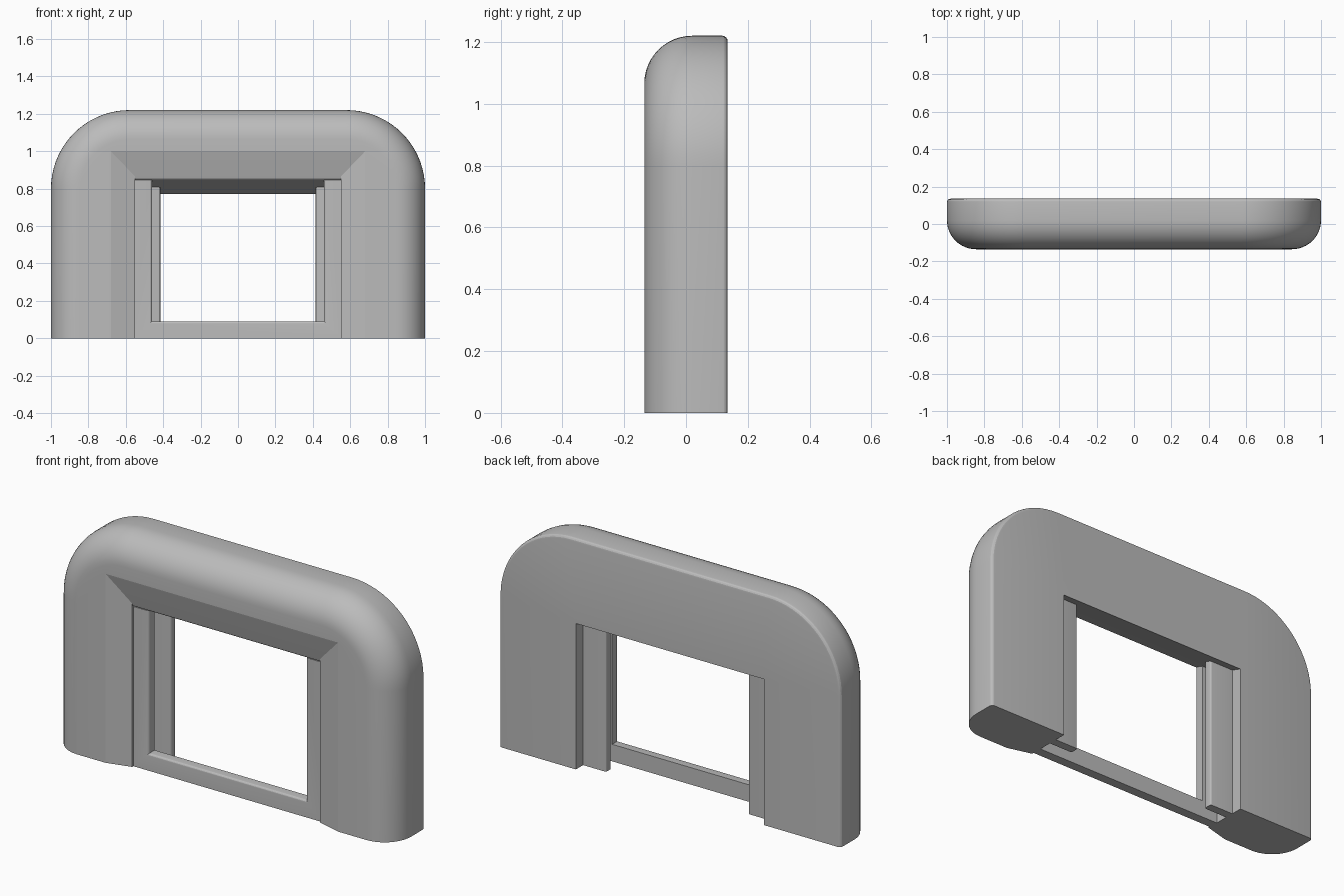
import bpy, bmesh, math

cube = bpy.data.objects.get("Cube")
if cube:
    bpy.data.objects.remove(cube, do_unlink=True)

# One plain grey for everything
grey = bpy.data.materials.new("plain grey")
grey.use_nodes = True
COLOR = (0.5, 0.5, 0.5, 1)
grey.diffuse_color = COLOR
grey.node_tree.nodes["Principled BSDF"].inputs["Base Color"].default_value = COLOR

DEPTH = 0.135   # half thickness
CORNER = 0.42   # outer corner radius
ARC = 18        # segments per corner


def finish(name, bm):
    bmesh.ops.remove_doubles(bm, verts=bm.verts, dist=0.00001)
    bmesh.ops.recalc_face_normals(bm, faces=bm.faces)
    mesh = bpy.data.meshes.new(name)
    bm.to_mesh(mesh)
    bm.free()
    obj = bpy.data.objects.new(name, mesh)
    bpy.context.collection.objects.link(obj)
    mesh.materials.append(grey)
    bpy.ops.object.select_all(action='DESELECT')
    obj.select_set(True)
    bpy.context.view_layer.objects.active = obj
    bpy.ops.object.shade_smooth_by_angle(angle=math.radians(13))
    return obj


def arch_ring(bm, w, h, r, y):
    """Open doorway-shaped path from the right foot over the top to the left foot."""
    right = []
    for i in range(ARC + 1):
        a = math.pi / 2 * i / ARC
        right.append((w - r + r * math.cos(a), h - r + r * math.sin(a)))
    pts = [(w, 0)] + right + [(-x, z) for x, z in reversed(right)] + [(-w, 0)]
    return [bm.verts.new((x, y, z)) for x, z in pts]


# Surround: cross-section rings (half width, height, corner radius, y)
sections = []


def outer(inset, y):
    sections.append((1 - inset, 1.22 - inset, CORNER - inset, y))


def rounding(radius, y_center, start, steps):
    for i in range(steps + 1):
        a = math.radians(start - 90 * i / steps)
        outer(radius - radius * math.cos(a), y_center + radius * math.sin(a))


rounding(0.018, DEPTH - 0.018, 90, 4)      # small back edge
rounding(0.155, -DEPTH + 0.155, 0, 12)     # large front edge
sections += [
    (0.68, 1.0, 0, -DEPTH),                # start of the splayed reveal
    (0.55, 0.865, 0, -0.1),
    (0.55, 0.855, 0, -0.097),              # rolled lintel edge
    (0.55, 0.848, 0, -0.09),
    (0.55, 0.845, 0, -0.08),
    (0.55, 0.772, 0, DEPTH),               # sloping soffit
]
bm = bmesh.new()
rings = [arch_ring(bm, *s) for s in sections]
for a, b in zip(rings, rings[1:] + rings[:1]):
    for i in range(len(a) - 1):
        bm.faces.new((a[i], a[i + 1], b[i + 1], b[i]))
for end in (0, -1):
    bm.faces.new([ring[end] for ring in rings])
bmesh.ops.dissolve_degenerate(bm, edges=bm.edges, dist=0.00001)
finish("surround", bm)


def slab(name, outline, y0, y1, bevel, is_soft):
    """Extrude an x-z outline along y and round the chosen edges."""
    bm = bmesh.new()
    face = bm.faces.new([bm.verts.new((x, y0, z)) for x, z in outline])
    out = bmesh.ops.extrude_face_region(bm, geom=[face])
    for v in out["geom"]:
        if isinstance(v, bmesh.types.BMVert):
            v.co.y = y1
    soft = [e for e in bm.edges if all(is_soft(v.co) for v in e.verts)
            and abs(e.verts[0].co.y - e.verts[1].co.y) < 0.001]
    bmesh.ops.bevel(bm, geom=soft, offset=bevel, segments=4, profile=0.5,
                    affect='EDGES')
    return finish(name, bm)


# Front frame: two posts joined by a sill
slab("front_frame",
     [(-0.56, 0), (0.56, 0), (0.56, 0.845), (0.46, 0.845), (0.46, 0.09),
      (-0.46, 0.09), (-0.46, 0.845), (-0.56, 0.845)],
     -0.09, -0.04, 0.012,
     lambda c: c.y < -0.08 and abs(c.x) < 0.5 and c.z > 0.05)

# Rear guide posts, leaving a slot behind the frame
for side, label in ((1, "left"), (-1, "right")):
    slab(label + "_guide_post",
         [(side * x, z) for x, z in ((0.415, 0), (0.56, 0), (0.56, 0.81), (0.415, 0.81))],
         0.03, 0.075, 0.01, lambda c: abs(c.x) < 0.5)
